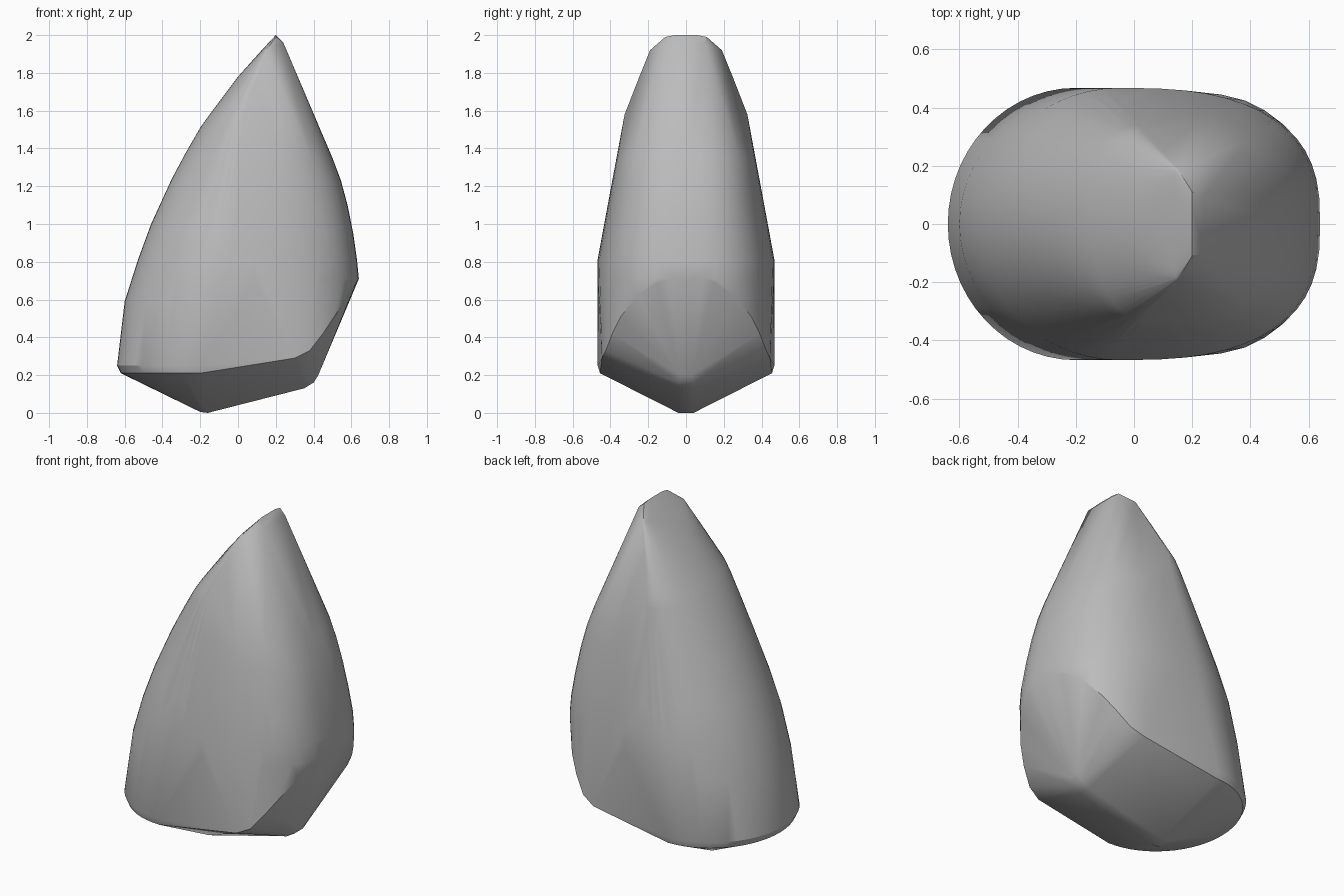
import bpy, bmesh, math

cube = bpy.data.objects.get("Cube")
if cube:
    bpy.data.objects.remove(cube, do_unlink=True)

STEPS = 14
points = []


def mirrored(x, y, z):
    """Add a point on both sides of the centre plane."""
    points.append((x, y, z))
    if y > 0:
        points.append((x, -y, z))


def arc(z, x_end, x_ridge, y_ridge, power):
    """Superelliptic arc from the centre plane to the side ridge."""
    for i in range(STEPS + 1):
        t = math.pi / 2 * i / STEPS
        c, s = math.cos(t), math.sin(t)
        c = max(c, 0) ** (2 / power)
        s = max(s, 0) ** (2 / power)
        mirrored(x_ridge + (x_end - x_ridge) * c, y_ridge * s, z)


# Sloping shell: height, outer end, ridge x, ridge half width
for z, x_end, x_ridge, y_ridge in [
    (0.21, -0.62, -0.20, 0.455), (0.25, -0.64, -0.20, 0.468),
    (0.59, -0.60, -0.08, 0.468), (0.81, -0.53, -0.05, 0.468),
    (1.00, -0.46, -0.03, 0.433), (1.24, -0.35, 0.00, 0.388),
    (1.38, -0.275, 0.01, 0.362), (1.51, -0.20, 0.02, 0.338),
    (1.58, -0.15, 0.03, 0.325), (1.78, 0.00, 0.10, 0.247),
    (1.92, 0.125, 0.15, 0.19),
]:
    arc(z, x_end, x_ridge, y_ridge, 2)

# Steep shell
for z, x_end, x_ridge, y_ridge in [
    (0.71, 0.64, -0.05, 0.468), (0.81, 0.63, -0.05, 0.468),
    (0.95, 0.61, -0.04, 0.442), (1.10, 0.58, -0.02, 0.414),
    (1.23, 0.545, 0.00, 0.39), (1.35, 0.50, 0.01, 0.368),
]:
    arc(z, x_end, x_ridge, y_ridge, 2.7)

# Blunt tip
for p in [(0.20, 0.06, 2.0), (0.20, 0.11, 1.99), (0.24, 0.10, 1.96)]:
    mirrored(*p)

# Rim of the lower cut
for p in [(0.625, 0.15, 0.69), (0.58, 0.26, 0.62), (0.51, 0.345, 0.51),
          (0.45, 0.39, 0.42), (0.38, 0.425, 0.33), (0.30, 0.445, 0.29)]:
    mirrored(*p)

# Keel underneath
for p in [(-0.20, 0.04, 0.005), (-0.16, 0.04, 0.0), (0.35, 0.04, 0.13),
          (0.40, 0.04, 0.16), (0.425, 0.03, 0.20)]:
    mirrored(*p)

# Wrap one closed skin around the sections
bm = bmesh.new()
for p in points:
    bm.verts.new(p)
bmesh.ops.remove_doubles(bm, verts=bm.verts[:], dist=0.002)
hull = bmesh.ops.convex_hull(bm, input=bm.verts[:])
loose = {g for g in hull["geom_interior"] + hull["geom_unused"]
         if isinstance(g, bmesh.types.BMVert)}
bmesh.ops.delete(bm, geom=list(loose), context="VERTS")
bmesh.ops.dissolve_limit(bm, angle_limit=math.radians(1),
                         verts=bm.verts[:], edges=bm.edges[:])
bmesh.ops.recalc_face_normals(bm, faces=bm.faces[:])

mesh = bpy.data.meshes.new("pointed_stone")
bm.to_mesh(mesh)
bm.free()
stone = bpy.data.objects.new("pointed_stone", mesh)
bpy.context.collection.objects.link(stone)

# Plain grey
grey = bpy.data.materials.new("plain_grey")
grey.use_nodes = True
colour = (0.5, 0.5, 0.5, 1)
grey.diffuse_color = colour
grey.node_tree.nodes["Principled BSDF"].inputs["Base Color"].default_value = colour
mesh.materials.append(grey)

bpy.ops.object.select_all(action="DESELECT")
stone.select_set(True)
bpy.context.view_layer.objects.active = stone
bpy.ops.object.shade_smooth_by_angle(angle=math.radians(30))
